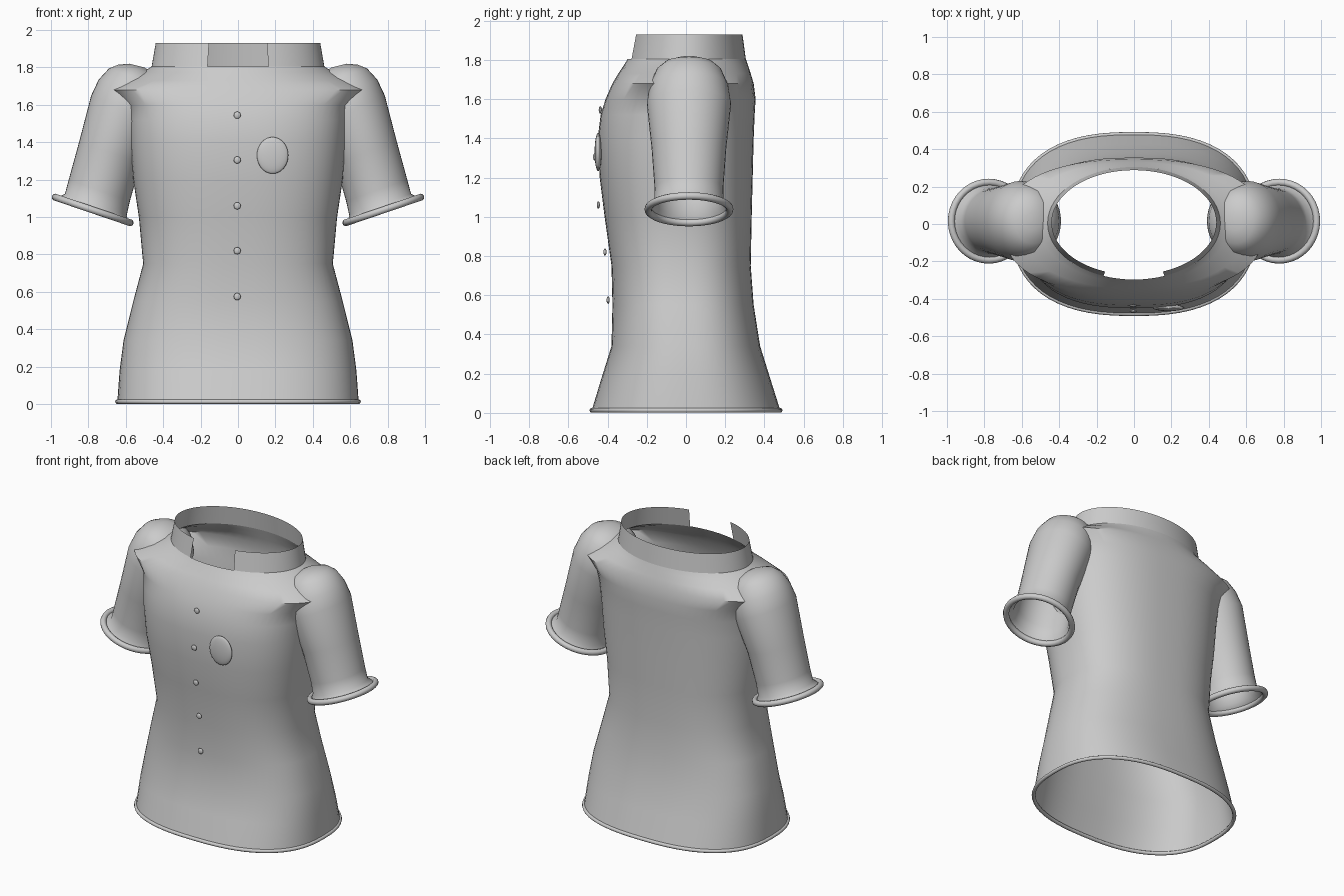
import bpy, bmesh, math
from mathutils import Vector

if "Cube" in bpy.data.objects:
    bpy.data.objects.remove(bpy.data.objects["Cube"])

cloth = bpy.data.materials.new("grey cloth")
cloth.diffuse_color = (0.6, 0.6, 0.6, 1)
cloth.use_nodes = True
cloth.node_tree.nodes["Principled BSDF"].inputs["Base Color"].default_value = cloth.diffuse_color


def finish(name, bm, angle=50):
    bmesh.ops.recalc_face_normals(bm, faces=bm.faces)
    me = bpy.data.meshes.new(name)
    bm.to_mesh(me)
    bm.free()
    me.materials.append(cloth)
    ob = bpy.data.objects.new(name, me)
    bpy.context.collection.objects.link(ob)
    bpy.ops.object.select_all(action='DESELECT')
    ob.select_set(True)
    bpy.context.view_layer.objects.active = ob
    bpy.ops.object.shade_smooth_by_angle(angle=math.radians(angle))
    return ob


def oval(hw, y0, y1, z, power=2.5, n=64, a0=0.0, a1=math.tau):
    """Superellipse ring; an arc when a0..a1 is not a full turn."""
    full = abs(a1 - a0 - math.tau) < 1e-6
    pts = []
    for i in range(n if full else n + 1):
        a = a0 + (a1 - a0) * i / n
        c, s = math.cos(a), math.sin(a)
        x = hw * math.copysign(abs(c) ** (2 / power), c)
        y = (y0 + y1) / 2 + (y1 - y0) / 2 * math.copysign(abs(s) ** (2 / power), s)
        pts.append(Vector((x, y, z)))
    return pts


def loft(name, rings, closed=True, cap=False, loop=False, angle=50):
    """Skin a list of rings with quads."""
    bm = bmesh.new()
    vs = [[bm.verts.new(p) for p in r] for r in rings]
    pairs = list(zip(vs, vs[1:])) + ([(vs[-1], vs[0])] if loop else [])
    n = len(vs[0])
    for a, b in pairs:
        for i in range(n if closed else n - 1):
            j = (i + 1) % n
            bm.faces.new((a[i], a[j], b[j], b[i]))
    if cap:
        bm.faces.new(vs[-1])
    return finish(name, bm, angle)


def tube(name, path, r, sides=10):
    """Round bead that follows a closed path."""
    n = len(path)
    mid = sum(path, Vector()) / n
    axis = (path[0] - mid).cross(path[n // 4] - mid).normalized()
    rings = []
    for i, p in enumerate(path):
        out = (path[(i + 1) % n] - path[i - 1]).cross(axis).normalized()
        rings.append([p + r * (math.cos(t) * out + math.sin(t) * axis)
                      for t in (math.tau * k / sides for k in range(sides))])
    return loft(name, rings, loop=True, angle=80)


def pebble(name, loc, size, seg=24):
    bm = bmesh.new()
    bmesh.ops.create_uvsphere(bm, u_segments=seg, v_segments=seg // 2, radius=1)
    for v in bm.verts:
        v.co = Vector(v.co[i] * size[i] + loc[i] for i in range(3))
    return finish(name, bm, 80)


# Body: half width, front y, back y, height, roundness power
body = [(0.645, -0.48, 0.48, 0.015, 2.5), (0.633, -0.43, 0.428, 0.18, 2.5),
        (0.612, -0.38, 0.378, 0.34, 2.5), (0.56, -0.375, 0.345, 0.55, 2.5),
        (0.507, -0.38, 0.33, 0.75, 2.5), (0.53, -0.415, 0.335, 1.0, 2.5),
        (0.56, -0.44, 0.34, 1.2, 2.5), (0.578, -0.45, 0.345, 1.4, 2.5),
        (0.588, -0.435, 0.35, 1.52, 2.5), (0.605, -0.41, 0.355, 1.6, 2.5),
        (0.70, -0.375, 0.345, 1.68, 2.4), (0.61, -0.345, 0.33, 1.73, 2.2),
        (0.51, -0.315, 0.315, 1.775, 2.0), (0.462, -0.297, 0.305, 1.805, 2.0)]
loft("body", [oval(*b) for b in body])
tube("hem", oval(0.645, -0.48, 0.48, 0.013), 0.012)

# Stand-up collar with a gap at the front
gap = 0.36
loft("collar", [oval(hw, y0, y1, z, 2.0, 64, -math.pi / 2 + gap, 1.5 * math.pi - gap)
                for hw, y0, y1, z in ((0.462, -0.297, 0.305, 1.803),
                                      (0.44, -0.272, 0.288, 1.93))], closed=False)

# Sleeve rings: outer x, z, inner x, z, half depth
sleeve = [(0.965, 1.105, 0.585, 0.972, 0.20), (0.925, 1.125, 0.595, 1.01, 0.178),
          (0.905, 1.20, 0.578, 1.085, 0.175), (0.85, 1.40, 0.52, 1.29, 0.19),
          (0.785, 1.65, 0.43, 1.50, 0.215), (0.745, 1.735, 0.39, 1.60, 0.20),
          (0.69, 1.795, 0.40, 1.70, 0.165), (0.64, 1.815, 0.44, 1.76, 0.12),
          (0.58, 1.82, 0.50, 1.80, 0.05)]


def sleeve_ring(side, xo, zo, xi, zi, d, n=40):
    return [Vector((side * ((xo + xi) / 2 + (xo - xi) / 2 * math.cos(a)),
                    0.015 + d * math.sin(a),
                    (zo + zi) / 2 + (zo - zi) / 2 * math.cos(a)))
            for a in (math.tau * i / n for i in range(n))]


for side, label in ((1, "left"), (-1, "right")):
    loft(label + "_sleeve", [sleeve_ring(side, *s) for s in sleeve], cap=True)
    tube(label + "_cuff", sleeve_ring(side, 0.977, 1.106, 0.577, 0.97, 0.208), 0.019)

# Front buttons and chest badge
for i, (y, z) in enumerate(((-0.437, 1.545), (-0.466, 1.305), (-0.447, 1.06),
                            (-0.413, 0.82), (-0.397, 0.575))):
    pebble("button_%d" % (i + 1), (-0.004, y, z), (0.019, 0.008, 0.019), 16)
pebble("badge", (0.185, -0.448, 1.33), (0.084, 0.018, 0.098), 32)
